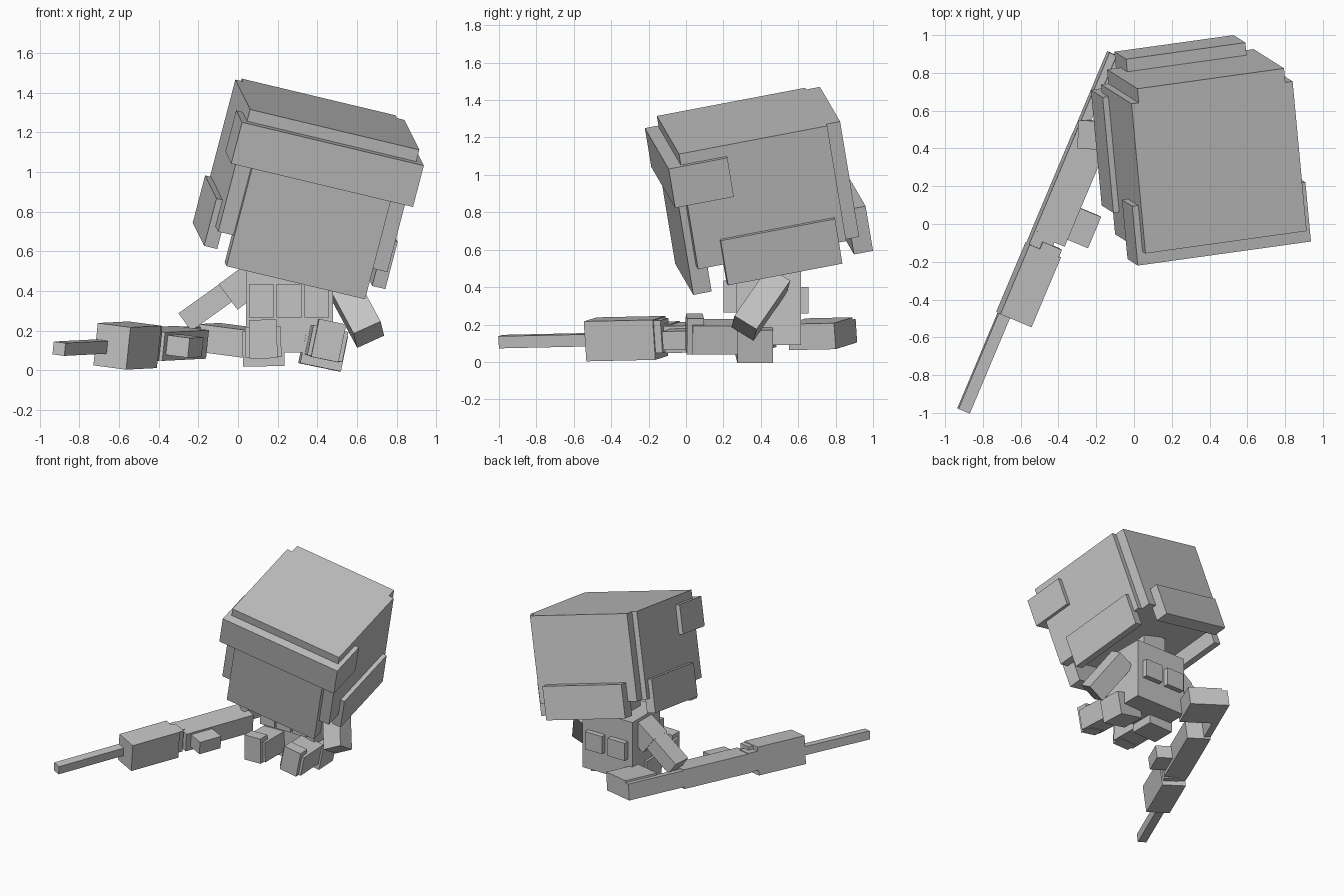
import bpy
from mathutils import Vector, Matrix

cube = bpy.data.objects.get("Cube")
if cube:
    bpy.data.objects.remove(cube, do_unlink=True)

grey = bpy.data.materials.new("plain_grey")
grey.use_nodes = True
colour = (0.55, 0.55, 0.55, 1)
grey.diffuse_color = colour
grey.node_tree.nodes["Principled BSDF"].inputs["Base Color"].default_value = colour


def frame(origin, x_axis, y_hint):
    """Right-handed frame whose local x follows x_axis and local y leans to y_hint."""
    x = Vector(x_axis).normalized()
    z = x.cross(Vector(y_hint)).normalized()
    y = z.cross(x)
    m = Matrix((x, y, z)).transposed().to_4x4()
    m.translation = Vector(origin)
    return m


def box(name, xs, ys, zs, space=Matrix()):
    """Box spanning the three ranges inside the given frame."""
    verts = [(x, y, z) for x in xs for y in ys for z in zs]
    faces = [(0, 1, 3, 2), (4, 6, 7, 5), (0, 4, 5, 1),
             (2, 3, 7, 6), (0, 2, 6, 4), (1, 5, 7, 3)]
    mesh = bpy.data.meshes.new(name)
    mesh.from_pydata(verts, [], faces)
    mesh.materials.append(grey)
    obj = bpy.data.objects.new(name, mesh)
    obj.matrix_world = space
    bpy.context.collection.objects.link(obj)


def limb(name, start, end, hint, width, depth):
    """Box running from start to end."""
    a, b = Vector(start), Vector(end)
    w, d = width / 2, depth / 2
    box(name, (0, (b - a).length), (-w, w), (-d, d), frame(a, b - a, hint))


# Tilted head: origin at the upper front corner of the skull
head = frame((.061, -.156, 1.315), (.964, .134, -.23), (-.092, .978, .186))
head_mid = .4425
box("skull", (0, .885), (0, .81), (-.645, 0), head)
box("skull_back", (.04, .845), (.81, .886), (-.645, 0), head)
box("face", (.08, .805), (-.04, .06), (-.8, -.1), head)
box("brow_band", (-.033, .918), (-.071, .25), (-.28, -.062), head)
box("back_flap", (.115, .77), (.85, .954), (-.755, -.505), head)
for side, s in (("left", 1), ("right", -1)):
    edges = sorted((head_mid + s * .405, head_mid + s * .474))
    box(side + "_ear_flap", edges, (.142, .767), (-.755, -.505), head)

# Torso with pouches
box("neck", (.16, .36), (.34, .54), (.55, .72))
box("torso", (.04, .48), (.27, .615), (.09, .56))
for i, x in enumerate((.055, .195, .335)):
    box("front_pouch_%d" % i, (x, x + .125), (.2, .28), (.265, .435))
for i, x in enumerate((.08, .28)):
    box("back_pouch_%d" % i, (x, x + .15), (.6, .655), (.26, .4))

# Arms
limb("left_arm", (.52, .49, .44), (.66, .31, .18), (.14, .015, .06), .15, .14)
limb("right_sleeve", (.1, .46, .48), (-.05, .46, .37), (0, 1, 0), .17, .16)
limb("right_forearm", (-.02, .46, .42), (-.265, .475, .245), (0, 1, 0), .15, .11)

# Legs stretched forward, each in a frame at the sole centre
legs = {"right": frame((.13, 0, .02), (1, 0, .02), (0, 1, 0)),
        "left": frame((.43, 0, .015), (.97, .05, -.2), (-.05, 1, 0))}
for side, leg in legs.items():
    box(side + "_thigh", (-.105, .105), (.27, .46), (0, .18), leg)
    box(side + "_shin", (-.09, .09), (.03, .29), (.045, .2), leg)
    box(side + "_foot", (-.07, .07), (0, .09), (.04, .235), leg)

# Rifle, slightly rolled: x along the barrel, y across, z up
gun = frame((-.15, .92, .03), (-.388, -.922, -.02), (.915, -.385, -.12))
gun_parts = {
    "stock_plate": ((0, .5), (0, .05), (.075, .2)),
    "stock_block": ((0, .27), (.04, .3), (.075, .215)),
    "receiver": ((.47, 1.04), (0, .18), (.06, .205)),
    "receiver_neck": ((1.02, 1.12), (0, .12), (.065, .21)),
    "magazine": ((.82, 1), (.16, .3), (.09, .19)),
    "handguard": ((1.1, 1.5), (0, .18), (.025, .24)),
    "rear_sight": ((1.06, 1.1), (.06, .17), (.06, .235)),
    "barrel": ((1.48, 2.05), (0, .065), (.092, .157)),
}
for name, (along, across, height) in gun_parts.items():
    box(name, along, across, height, gun)
